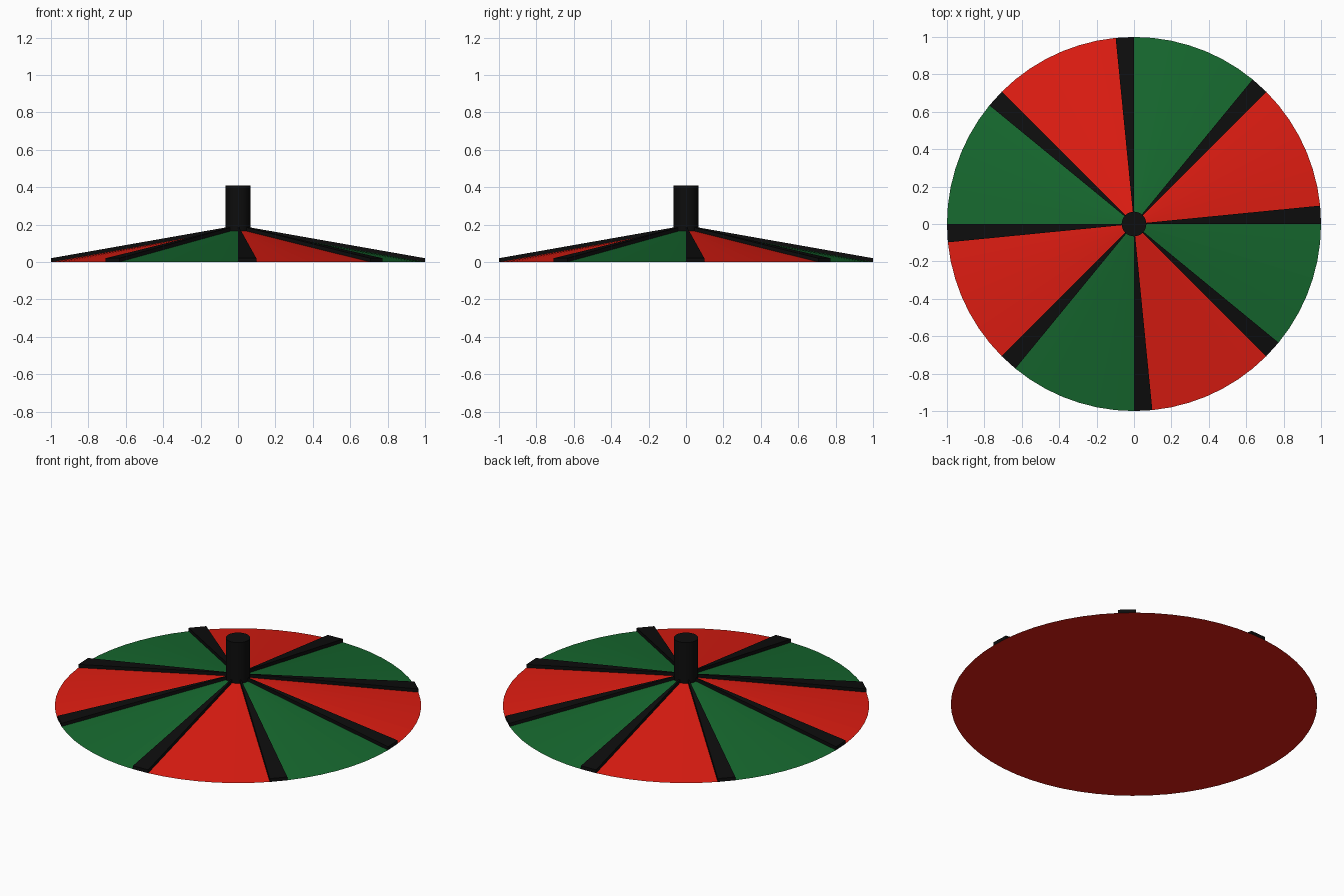
import bpy, bmesh
from math import cos, sin, tau

if "Cube" in bpy.data.objects:
    bpy.data.objects.remove(bpy.data.objects["Cube"])

SEG = 64          # rim segments, one in every eight is a rib
APEX = 0.176      # height of the cone
RIB = 0.02        # rib thickness
HUB_R = 0.066


def material(name, rgb):
    m = bpy.data.materials.new(name)
    m.diffuse_color = (*rgb, 1)
    m.use_nodes = True
    m.node_tree.nodes["Principled BSDF"].inputs["Base Color"].default_value = m.diffuse_color
    return m


red = material("red", (0.75, 0.012, 0.006))
green = material("green", (0.008, 0.14, 0.028))
black = material("black", (0.004, 0.004, 0.004))


def finish(bm, name, mats):
    bmesh.ops.recalc_face_normals(bm, faces=bm.faces)
    me = bpy.data.meshes.new(name)
    bm.to_mesh(me)
    bm.free()
    ob = bpy.data.objects.new(name, me)
    bpy.context.collection.objects.link(ob)
    for m in mats:
        me.materials.append(m)
    return ob


def rim(i, z=0.0):
    a = tau * i / SEG
    return (cos(a), sin(a), z)


# Shallow cone canopy with alternating red and green panels and a flat base
bm = bmesh.new()
ring = [bm.verts.new(rim(i)) for i in range(SEG)]
apex = bm.verts.new((0, 0, APEX))
for i in range(SEG):
    f = bm.faces.new((ring[i], ring[(i + 1) % SEG], apex))
    f.material_index = (i // 8) % 2
bm.faces.new(ring[::-1])
finish(bm, "canopy", [red, green])

# Raised tapering ribs, one wedge at the start of each panel
bm = bmesh.new()
for i in range(0, SEG, 8):
    a, b, c = [bm.verts.new(p) for p in (rim(i), rim(i + 1), (0, 0, APEX))]
    d, e, f = [bm.verts.new(p) for p in
               (rim(i, RIB), rim(i + 1, RIB), (0, 0, APEX + RIB))]
    for face in ((d, e, f), (a, d, e, b), (a, c, f, d), (b, e, f, c), (a, b, c)):
        bm.faces.new(face)
finish(bm, "ribs", [black])


# Spindle: lower hub and upper knob stacked
def post(name, z0, z1):
    bpy.ops.mesh.primitive_cylinder_add(vertices=32, radius=HUB_R, depth=z1 - z0,
                                        location=(0, 0, (z0 + z1) / 2))
    ob = bpy.context.object
    ob.name = name
    ob.data.materials.append(black)
    bpy.ops.object.shade_smooth_by_angle()


post("hub", 0.1, 0.29)
post("knob", 0.29, 0.41)
